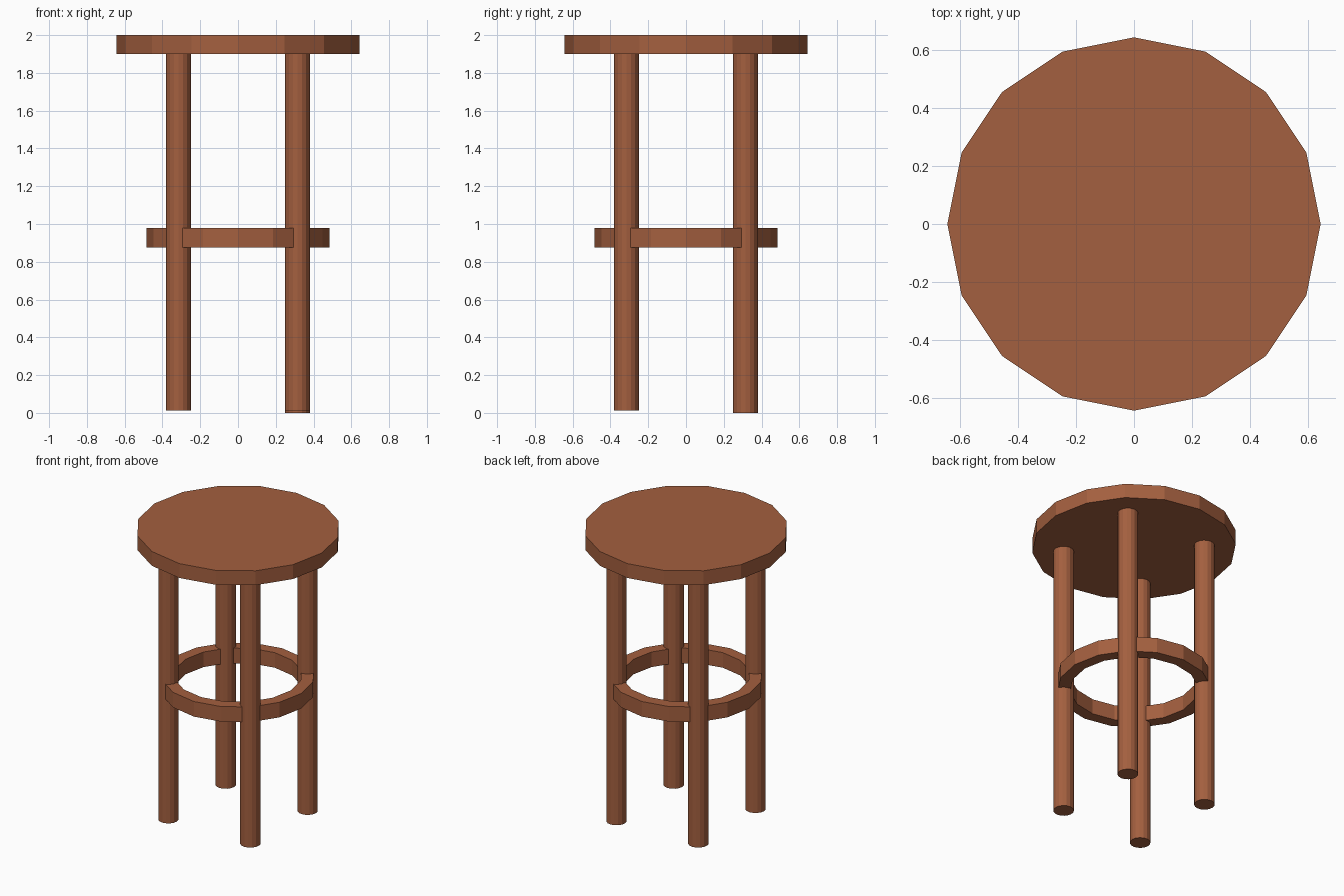
import bpy
import bmesh
from math import cos, sin, tau

cube = bpy.data.objects.get("Cube")
if cube:
    bpy.data.objects.remove(cube)

SIDES = 16

wood = bpy.data.materials.new("warm_brown_wood")
wood.use_nodes = True
colour = (0.37, 0.116, 0.05, 1.0)
wood.diffuse_color = colour
wood.node_tree.nodes["Principled BSDF"].inputs["Base Color"].default_value = colour


def finish(name, bm):
    bmesh.ops.recalc_face_normals(bm, faces=bm.faces)
    mesh = bpy.data.meshes.new(name)
    bm.to_mesh(mesh)
    bm.free()
    mesh.materials.append(wood)
    obj = bpy.data.objects.new(name, mesh)
    bpy.context.collection.objects.link(obj)
    return obj


def circle(bm, radius, z, x=0, y=0):
    angles = [tau * i / SIDES for i in range(SIDES)]
    return [bm.verts.new((x + radius * cos(a), y + radius * sin(a), z)) for a in angles]


def bridge(bm, first, second):
    for i in range(SIDES):
        j = (i + 1) % SIDES
        bm.faces.new((first[i], first[j], second[j], second[i]))


def cylinder(name, radius, bottom, top, x=0, y=0):
    bm = bmesh.new()
    low, high = circle(bm, radius, bottom, x, y), circle(bm, radius, top, x, y)
    bridge(bm, low, high)
    bm.faces.new(low)
    bm.faces.new(high)
    return finish(name, bm)


def ring(name, inner, outer, bottom, top):
    bm = bmesh.new()
    loops = [circle(bm, r, z) for r, z in
             ((outer, bottom), (outer, top), (inner, top), (inner, bottom))]
    for k in range(4):
        bridge(bm, loops[k], loops[(k + 1) % 4])
    return finish(name, bm)


# Round seat
cylinder("seat", 0.644, 1.9, 2.0)

# Four upright legs, the back left one reaching slightly lower
for y, depth in ((-0.315, "front"), (0.315, "back")):
    for x, side in ((0.315, "left"), (-0.315, "right")):
        foot = 0.0 if x > 0 and y > 0 else 0.013
        cylinder(f"{depth}_{side}_leg", 0.065, foot, 1.9, x, y)

# Footrest hoop through the legs
ring("footrest_ring", 0.405, 0.485, 0.875, 0.98)
